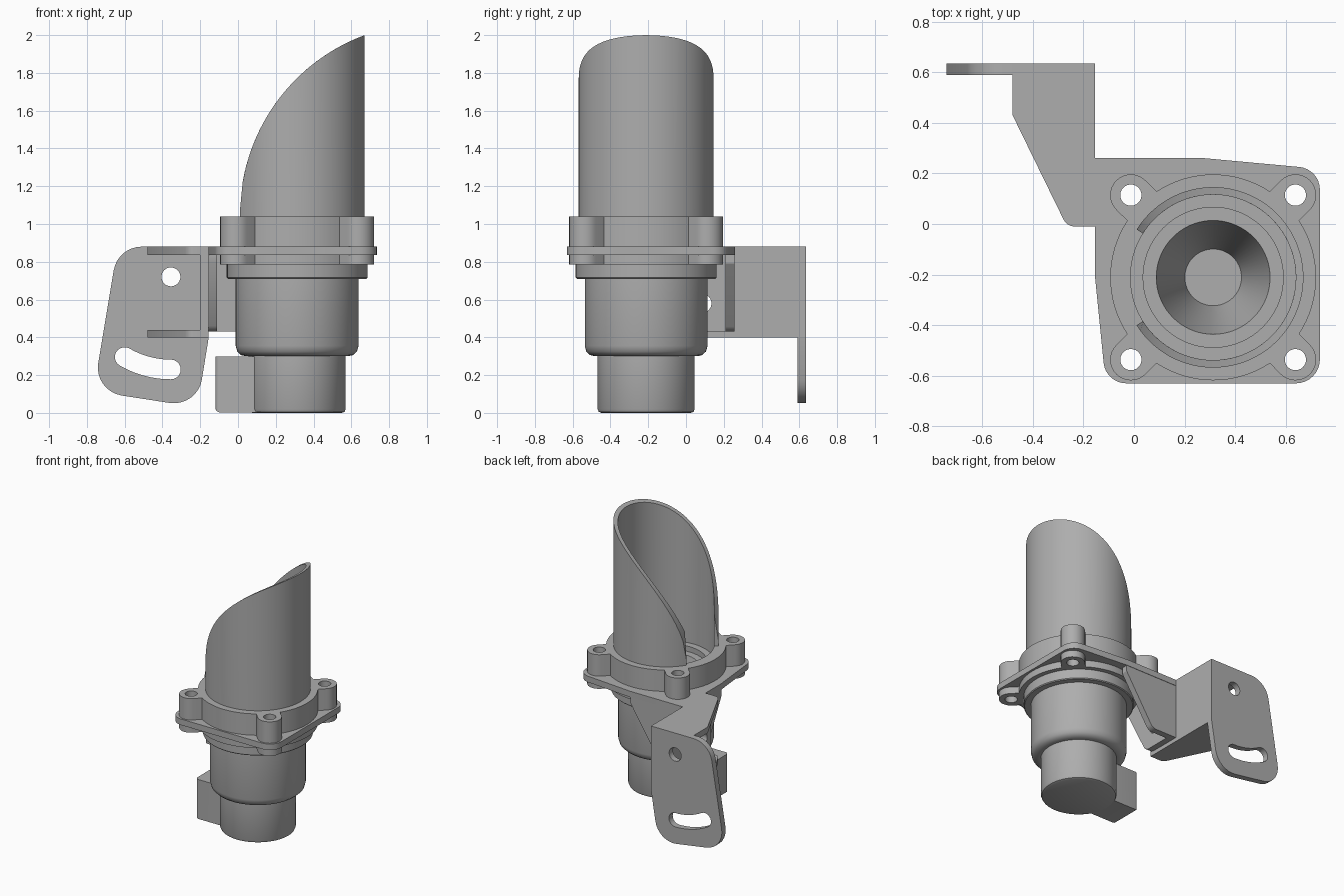
import bpy, bmesh
from math import sin, cos, pi, radians, sqrt, hypot, atan2
from mathutils import Vector

if "Cube" in bpy.data.objects:
    bpy.data.objects.remove(bpy.data.objects["Cube"])

CX, CY = 0.313, -0.211          # axis of the round body
LUG = 0.46                      # lug distance from the axis
grey = bpy.data.materials.new("grey")
grey.diffuse_color = (0.42, 0.42, 0.42, 1)
grey.use_nodes = True
grey.node_tree.nodes["Principled BSDF"].inputs["Base Color"].default_value = grey.diffuse_color


def finish(name, bm, smooth=True):
    bmesh.ops.remove_doubles(bm, verts=bm.verts, dist=0.0002)
    bmesh.ops.recalc_face_normals(bm, faces=bm.faces)
    me = bpy.data.meshes.new(name)
    bm.to_mesh(me)
    bm.free()
    me.materials.append(grey)
    ob = bpy.data.objects.new(name, me)
    bpy.context.collection.objects.link(ob)
    bpy.ops.object.select_all(action='DESELECT')
    ob.select_set(True)
    bpy.context.view_layer.objects.active = ob
    if smooth:
        bpy.ops.object.shade_smooth_by_angle(angle=radians(32))
    return ob


def arc(x, y, r, a0, a1, n):
    return [(x + r * cos(radians(a0 + (a1 - a0) * i / n)),
             y + r * sin(radians(a0 + (a1 - a0) * i / n))) for i in range(n + 1)]


def circle(x, y, r, n=32):
    return arc(x, y, r, 0, 360, n)[:-1]


def rounded(corners, n=8):
    """Polygon from (x, y) or (x, y, fillet radius) corners."""
    out = []
    for i, c in enumerate(corners):
        p = Vector(c[:2])
        if len(c) == 2:
            out.append(p[:])
            continue
        a = (Vector(corners[i - 1][:2]) - p).normalized()
        b = (Vector(corners[(i + 1) % len(corners)][:2]) - p).normalized()
        half = a.angle(b) / 2
        mid = p + (a + b).normalized() * c[2] / sin(half)
        t0, t1 = p + a * c[2] / math_tan(half) - mid, p + b * c[2] / math_tan(half) - mid
        s = atan2(t0.y, t0.x)
        d = (atan2(t1.y, t1.x) - s + pi) % (2 * pi) - pi
        out += [(mid.x + c[2] * cos(s + d * k / n), mid.y + c[2] * sin(s + d * k / n))
                for k in range(n + 1)]
    return out


def math_tan(a):
    return sin(a) / cos(a)


def plate(name, loops, axis, lo, hi):
    """Extruded outline with holes, lying across the given axis."""
    cu = bpy.data.curves.new(name, 'CURVE')
    cu.dimensions, cu.fill_mode, cu.extrude = '2D', 'BOTH', (hi - lo) / 2
    for loop in loops:
        sp = cu.splines.new('POLY')
        sp.points.add(len(loop) - 1)
        for q, (u, v) in zip(sp.points, loop):
            q.co = (u, v, 0, 1)
        sp.use_cyclic_u = True
    tmp = bpy.data.objects.new(name, cu)
    bpy.context.collection.objects.link(tmp)
    bpy.context.view_layer.update()
    me = bpy.data.meshes.new_from_object(tmp.evaluated_get(bpy.context.evaluated_depsgraph_get()))
    bpy.data.objects.remove(tmp)
    bm = bmesh.new()
    bm.from_mesh(me)
    bpy.data.meshes.remove(me)
    for v in bm.verts:
        u, w, h = v.co.x, v.co.y, v.co.z + (lo + hi) / 2
        v.co = {'z': (u, w, h), 'y': (u, h, w), 'x': (h, u, w)}[axis]
    return finish(name, bm)


# Housing: turned profile with a stepped mouth and cone inside
profile = [(0, 0), (0.237, 0), (0.251, 0.006), (0.257, 0.02), (0.257, 0.3), (0.27, 0.3),
           (0.297, 0.306), (0.317, 0.325), (0.325, 0.355), (0.325, 0.71), (0.367, 0.71),
           (0.373, 0.716), (0.373, 0.92), (0.277, 0.92), (0.277, 0.88), (0.225, 0.88),
           (0.112, 0.45), (0, 0.45)]
bm = bmesh.new()
verts = [bm.verts.new((CX + r, CY, z)) for r, z in profile]
edges = [bm.edges.new(e) for e in zip(verts, verts[1:])]
bmesh.ops.spin(bm, geom=verts + edges, cent=(CX, CY, 0), axis=(0, 0, 1),
               angle=2 * pi, steps=72, use_duplicate=False)
finish("housing", bm)

# Flanges: ring with four lugs
lugs = [(CX + LUG * cos(radians(a)), CY + LUG * sin(radians(a))) for a in (45, 135, 225, 315)]
lug_holes = [circle(x, y, 0.042, 24) for x, y in lugs]
outline = []
for (x, y), a in zip(lugs, (45, 135, 225, 315)):
    outline += arc(x, y, 0.082, a - 90, a + 90, 16)
    outline += arc(CX, CY, 0.407, a + 11.6, a + 78.4, 16)
plate("upper_flange", [outline, circle(CX, CY, 0.327, 72)] + lug_holes, 'z', 0.88, 1.04)
plate("lower_flange", [outline, circle(CX, CY, 0.36, 72)] + lug_holes, 'z', 0.785, 0.835)

# Hood: open tube with a curved slanting top
bm = bmesh.new()
R, ZC, N = 1.013, 1.05, 72
rows = []
for i in range(N + 1):
    a = radians(-148 + 296 * i / N)
    row = []
    for r in (0.327, 0.357):
        x, y = CX + r * cos(a), CY + r * sin(a)
        top = ZC + sqrt(max(0, R * R - (0.01 + R - x) ** 2))
        row += [bm.verts.new((x, y, 0.92)), bm.verts.new((x, y, top))]
    rows.append((row[0], row[1], row[3], row[2]))
for p, q in zip(rows, rows[1:]):
    for k in range(4):
        bm.faces.new((p[k], p[(k + 1) % 4], q[(k + 1) % 4], q[k]))
bm.faces.new(rows[0])
bm.faces.new(rows[-1])
finish("hood", bm)

# Connector block on the side of the base
bm = bmesh.new()
bmesh.ops.create_cube(bm, size=1)
for v in bm.verts:
    v.co = (0.015 + v.co.x * 0.27, -0.217 + v.co.y * 0.235, 0.15 + v.co.z * 0.295)
outer = [e for e in bm.edges if all(v.co.x < 0 for v in e.verts)
         and not all(v.co.z > 0.2 for v in e.verts)]
bmesh.ops.bevel(bm, geom=outer, offset=0.025, segments=4, profile=0.5, affect='EDGES')
finish("connector_block", bm)

# Bracket: main plate, with the arm running back
arm = [(-0.155, -0.01), (-0.265, -0.01, 0.05), (-0.48, 0.43), (-0.48, 0.635), (-0.155, 0.635)]
plate("mounting_plate",
      [rounded(arm + [(-0.155, 0.26), (0.28, 0.26), (0.735, 0.218, 0.09), (0.735, -0.63, 0.095),
                      (-0.112, -0.63, 0.09), (-0.155, -0.2)]),
       circle(CX, CY, 0.36, 72)] + lug_holes, 'z', 0.835, 0.88)
plate("arm_bottom", [rounded(arm)], 'z', 0.4, 0.44)

# Upright walls of the bracket
hole = circle(0.085, 0.58, 0.05, 24)
plate("arm_wall", [[(-0.01, 0.4), (0.635, 0.4), (0.635, 0.88), (-0.01, 0.88)], hole],
      'x', -0.2, -0.155)
plate("side_gusset", [rounded([(0.255, 0.43), (0.255, 0.84), (-0.2, 0.84), (-0.2, 0.79),
                               (-0.01, 0.43, 0.06)]), hole], 'x', -0.155, -0.11)
plate("back_gusset", [rounded([(-0.155, 0.43), (-0.155, 0.84), (0.28, 0.84), (0.28, 0.79),
                               (0.05, 0.43, 0.06)])], 'y', 0.21, 0.257)

# Mounting tab with pivot hole and curved slot
PX, PZ = -0.355, 0.72
slot = arc(PX, PZ, 0.542, -120, -90, 16) + arc(PX, PZ - 0.49, 0.052, -90, 90, 10)[1:]
slot += arc(PX, PZ, 0.438, -90, -120, 16)[1:]
ex, ez = PX + 0.49 * cos(radians(-120)), PZ + 0.49 * sin(radians(-120))
slot += arc(ex, ez, 0.052, 60, 240, 10)[1:-1]
plate("mounting_tab",
      [rounded([(-0.155, 0.88), (-0.155, 0.4), (-0.215, 0.03, 0.15), (-0.765, 0.115, 0.15),
                (-0.637, 0.88, 0.15)]), circle(PX, PZ, 0.05), slot], 'y', 0.59, 0.635)
